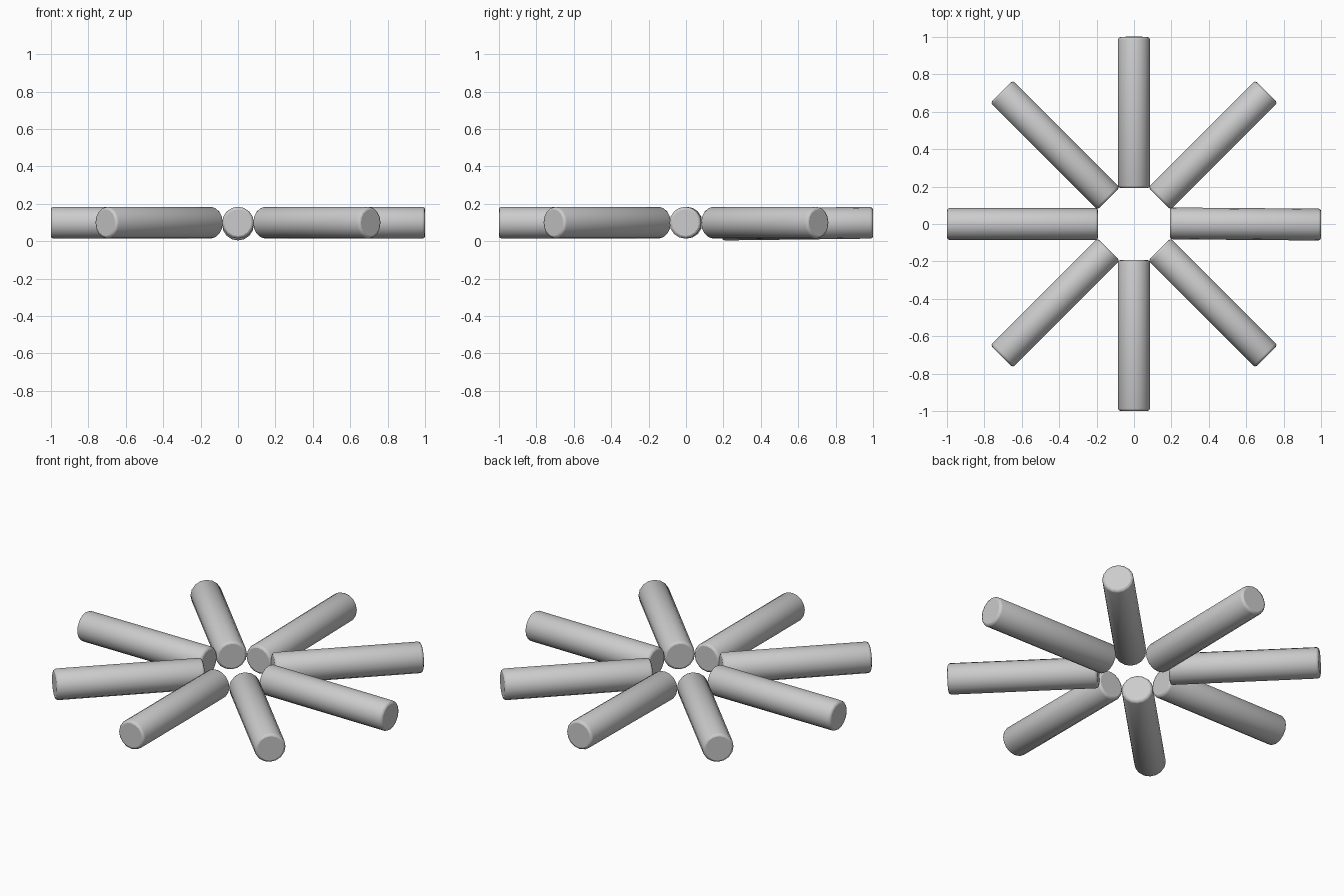
import bpy, math
from mathutils import Matrix, Vector

if "Cube" in bpy.data.objects:
    bpy.data.objects.remove(bpy.data.objects["Cube"])

R, INNER, OUTER, Z = 0.085, 0.192, 1.0, 0.099


def log(i, yaw=0.0, drop=0.0):
    # one radial log: profile with rounded rims along its own axis
    b = 0.014
    rings = [(INNER, R - b), (INNER + b * 0.3, R - b * 0.3), (INNER + b, R),
             (OUTER - b, R), (OUTER - b * 0.3, R - b * 0.3), (OUTER, R - b)]
    n = 16
    # "drop" lowers the inner end slightly, "yaw" turns the log about its middle
    mid = Vector(((INNER + OUTER) / 2, 0, Z))
    tilt = (Matrix.Rotation(yaw, 4, 'Z') @
            Matrix.Rotation(-math.atan2(drop, OUTER - INNER), 4, 'Y'))
    place = (Matrix.Rotation(i * math.pi / 4, 4, 'Z') @
             Matrix.Translation(mid - Vector((0, 0, drop / 2))) @ tilt)
    verts, faces = [], []
    for x, r in rings:
        for k in range(n):
            a = 2 * math.pi * k / n
            verts.append(place @ Vector((x - mid.x, r * math.cos(a), r * math.sin(a))))
    for j in range(len(rings) - 1):
        for k in range(n):
            k2 = (k + 1) % n
            faces.append((j * n + k, j * n + k2, (j + 1) * n + k2, (j + 1) * n + k))
    faces.append(tuple(reversed(range(n))))
    faces.append(tuple(range((len(rings) - 1) * n, len(rings) * n)))
    me = bpy.data.meshes.new("log")
    me.from_pydata(verts, [], [[v for v in reversed(f)] for f in faces[:-2]] + faces[-2:])
    me.update()
    ob = bpy.data.objects.new(f"log_{i + 1}", me)
    bpy.context.collection.objects.link(ob)
    bpy.ops.object.select_all(action='DESELECT')
    ob.select_set(True)
    bpy.context.view_layer.objects.active = ob
    bpy.ops.object.shade_smooth_by_angle(angle=math.radians(50))


# ring of eight logs, two of them laid slightly unevenly
for i in range(8):
    log(i, yaw=-0.008 if i == 0 else 0.0, drop=0.01 if i == 2 else 0.0)
